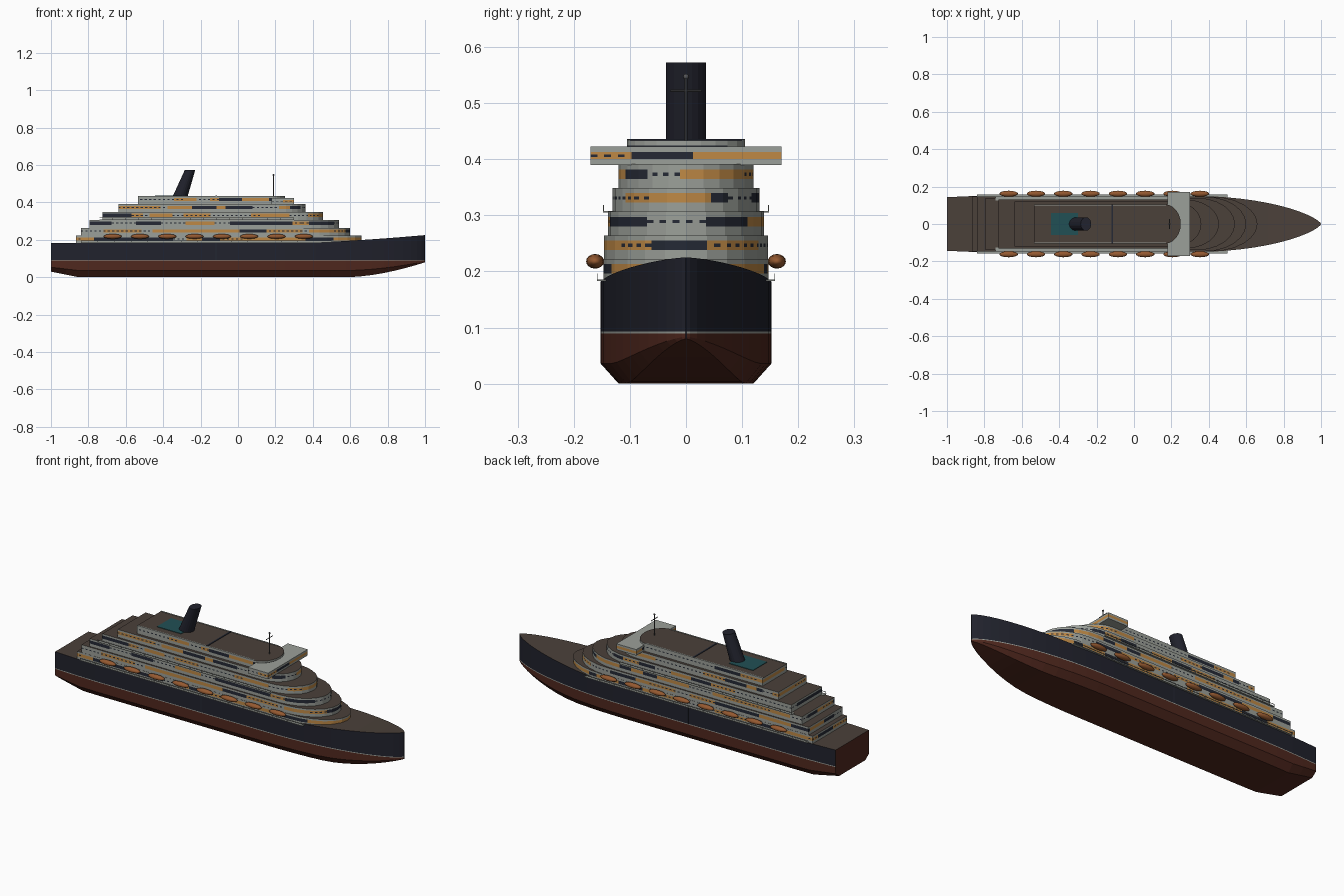
import bpy, bmesh, math, random
from mathutils import Vector

random.seed(7)
if "Cube" in bpy.data.objects:
    bpy.data.objects.remove(bpy.data.objects["Cube"])


def material(name, color):
    m = bpy.data.materials.new(name)
    m.use_nodes = True
    m.diffuse_color = (*color, 1)
    bsdf = m.node_tree.nodes["Principled BSDF"]
    bsdf.inputs["Base Color"].default_value = (*color, 1)
    bsdf.inputs["Roughness"].default_value = 0.7
    return m


navy = material("navy paint", (0.015, 0.016, 0.026))
red = material("antifouling red", (0.08, 0.021, 0.013))
white = material("pale grey paint", (0.33, 0.35, 0.32))
deck = material("deck brown", (0.07, 0.052, 0.042))
amber = material("lit window amber", (0.52, 0.25, 0.06))
glass = material("dark window glass", (0.018, 0.022, 0.035))
teal = material("pool teal", (0.015, 0.08, 0.09))
orange = material("lifeboat orange", (0.3, 0.1, 0.03))
steel = material("mast grey", (0.09, 0.09, 0.095))


def finish(name, bm, mats, smooth=False):
    bmesh.ops.recalc_face_normals(bm, faces=bm.faces)
    me = bpy.data.meshes.new(name)
    bm.to_mesh(me)
    bm.free()
    ob = bpy.data.objects.new(name, me)
    bpy.context.collection.objects.link(ob)
    for m in mats:
        me.materials.append(m)
    for p in me.polygons:
        p.use_smooth = smooth
    return ob


def box(name, lo, hi, mat):
    bm = bmesh.new()
    bmesh.ops.create_cube(bm, size=1)
    for v in bm.verts:
        v.co = Vector([l + (c + 0.5) * (h - l) for c, l, h in zip(v.co, lo, hi)])
    return finish(name, bm, [mat])


def rod(name, a, b, radius, mat):
    a, b = Vector(a), Vector(b)
    bm = bmesh.new()
    bmesh.ops.create_cone(bm, cap_ends=True, segments=8, radius1=radius,
                          radius2=radius, depth=(b - a).length)
    ob = finish(name, bm, [mat])
    ob.location = (a + b) / 2
    ob.rotation_euler = (b - a).to_track_quat("Z", "Y").to_euler()
    return ob


# Hull: lofted cross-sections with a chined bottom and a rising bow
def half_beam(x):
    if x < -0.75:
        return 0.152 - 0.009 * ((-0.75 - x) / 0.25) ** 1.5
    t = max(0, (x - 0.25) / 0.75)
    return max(0.001, 0.152 * max(0, 1 - t ** 2.2) ** 0.7)


def keel(x):
    if x < -0.85:
        return 0.03 * (-0.85 - x) / 0.15
    return 0.08 * (max(0, x - 0.58) / 0.42) ** 1.7


def section(x):
    b, k = half_beam(x), keel(x)
    top = 0.182 + 0.043 * (max(0, x - 0.3) / 0.7) ** 1.4
    half = [(0.79 * b, k), (b, k + 0.4 * (0.089 - k)), (b, 0.089), (b, 0.093), (b, top)]
    return half + [(-y, z) for y, z in reversed(half)]


stations = [-1, -0.92, -0.85, -0.75, -0.4, 0, 0.25]
stations += [0.25 + 0.75 * math.sin(math.pi / 2 * i / 14) for i in range(1, 15)]
row_material = [1, 1, 2, 0, 3, 0, 2, 1, 1, 1]
bm = bmesh.new()
rings = [[bm.verts.new((x, y, z)) for y, z in section(x)] for x in stations]
for r, s in zip(rings, rings[1:]):
    for i, index in enumerate(row_material):
        j = (i + 1) % len(r)
        bm.faces.new((r[i], s[i], s[j], r[j])).material_index = index
bm.faces.new(rings[0]).material_index = 1
bm.faces.new(rings[-1]).material_index = 0
finish("hull", bm, [navy, red, white, deck])


# Deck tiers: outline walls with a band of windows in random runs
def resample(points, step=0.012):
    out = []
    for p, q in zip(points, points[1:] + points[:1]):
        p, q = Vector(p), Vector(q)
        n = max(1, round((q - p).length / step))
        out += [p.lerp(q, i / n) for i in range(n)]
    return out


def window_kinds(count):
    kinds = []
    while len(kinds) < count:
        kind = random.choices(["amber", "glass", "amber_dots", "wall_dots"], [4, 3, 3, 3])[0]
        kinds += [kind] * random.randint(3, 13)
    return kinds


def window_index(kind, row, column):
    dot = row == 1 and column % 2 == 0
    if kind == "amber":
        return 2
    if kind == "glass":
        return 3
    if kind == "amber_dots":
        return 3 if dot else 2
    return 3 if dot else 0


def tier(name, outline, z0, z1, w0, w1, roof):
    pts = resample(outline)
    levels = [z0] + [w0 + (w1 - w0) * i / 3 for i in range(4)] + [z1]
    bm = bmesh.new()
    loops = [[bm.verts.new((p.x, p.y, z)) for p in pts] for z in levels]
    kinds = window_kinds(len(pts))
    for row, (a, b) in enumerate(zip(loops, loops[1:])):
        for i in range(len(pts)):
            j = (i + 1) % len(pts)
            f = bm.faces.new((a[i], a[j], b[j], b[i]))
            if 1 <= row <= 3:
                f.material_index = window_index(kinds[i], row - 1, i)
    bm.faces.new(loops[-1]).material_index = 1
    bm.faces.new(loops[0])
    return finish(name, bm, [white, roof, amber, glass])


def rounded_outline(back, tip, half, nose, n=12):
    arc = [(tip - nose + nose * math.cos(a), half * math.sin(a))
           for a in (math.pi * (i / n - 0.5) for i in range(n + 1))]
    return arc + [(back, half), (back, -half)]


tiers = [(-0.865, 0.66, 0.147, 0.25), (-0.84, 0.60, 0.146, 0.22),
         (-0.795, 0.54, 0.139, 0.2), (-0.725, 0.455, 0.131, 0.18),
         (-0.64, 0.36, 0.12, 0.14), (-0.535, 0.25, 0.105, 0.085)]
for i, (back, tip, half, nose) in enumerate(tiers):
    z = 0.18 + 0.0422 * i
    tier("deck_tier_%d" % (i + 1), rounded_outline(back, tip, half, nose),
         z, z + 0.0422, z + 0.016, z + 0.033, deck)
tier("bridge", [(0.18, -0.17), (0.30, -0.17), (0.30, 0.17), (0.18, 0.17)],
     0.39, 0.423, 0.4, 0.413, white)

# Roof border around the top deck
for side, label in ((1, "left"), (-1, "right")):
    y0, y1 = sorted((side * 0.099, side * 0.105))
    box("roof_border_" + label, (-0.535, y0, 0.432), (0.17, y1, 0.435), white)

    # Side promenades with their rails
    for name, x0, x1, inner, outer, z in (("lower", -0.84, 0.5, 0.14, 0.159, 0.183),
                                          ("upper", -0.74, 0.3, 0.125, 0.148, 0.305)):
        y0, y1 = sorted((side * inner, side * outer))
        box("%s_promenade_%s" % (name, label), (x0, y0, z), (x1, y1, z + 0.003), white)
        y0, y1 = sorted((side * outer, side * (outer - 0.0015)))
        box("%s_rail_%s" % (name, label), (x0, y0, z + 0.011), (x1, y1, z + 0.0135), white)
        for k in range(16):
            x = x0 + 0.002 + (x1 - x0 - 0.004) * k / 15
            box("%s_rail_post_%s" % (name, label), (x - 0.001, y0, z),
                (x + 0.001, y1, z + 0.012), white)

    # Lifeboats
    for k in range(8):
        bm = bmesh.new()
        bmesh.ops.create_uvsphere(bm, u_segments=14, v_segments=8, radius=1)
        bmesh.ops.scale(bm, vec=(0.05, 0.016, 0.013), verts=bm.verts)
        boat = finish("lifeboat_%s_%d" % (label, k + 1), bm, [orange], True)
        boat.location = (-0.67 + 0.146 * k, side * 0.162, 0.218)

    # Hull expansion seam
    y0, y1 = sorted((side * 0.15, side * 0.1525))
    box("hull_seam_" + label, (-0.12, y0, 0.093), (-0.114, y1, 0.182), glass)

box("deck_seam", (-0.12, -0.105, 0.432), (-0.112, 0.105, 0.436), glass)
box("pool", (-0.445, -0.06, 0.432), (-0.3, 0.06, 0.436), teal)

# Funnel: raked, narrowing loft
bm = bmesh.new()
rings = []
for x, rx, z in ((-0.31, 0.04, 0.43), (-0.257, 0.028, 0.572)):
    angles = [math.tau * i / 20 for i in range(20)]
    rings.append([bm.verts.new((x + rx * math.cos(a), 0.036 * math.sin(a), z)) for a in angles])
for i in range(20):
    j = (i + 1) % 20
    bm.faces.new((rings[0][i], rings[0][j], rings[1][j], rings[1][i]))
for ring in rings:
    bm.faces.new(ring)
finish("funnel", bm, [navy])

# Mast
rod("mast", (0.19, 0, 0.43), (0.19, 0, 0.545), 0.003, steel)
rod("mast_crossbar", (0.19, -0.028, 0.522), (0.19, 0.028, 0.522), 0.002, steel)
bm = bmesh.new()
bmesh.ops.create_uvsphere(bm, u_segments=10, v_segments=6, radius=0.005)
finish("mast_light", bm, [steel], True).location = (0.19, 0, 0.547)
